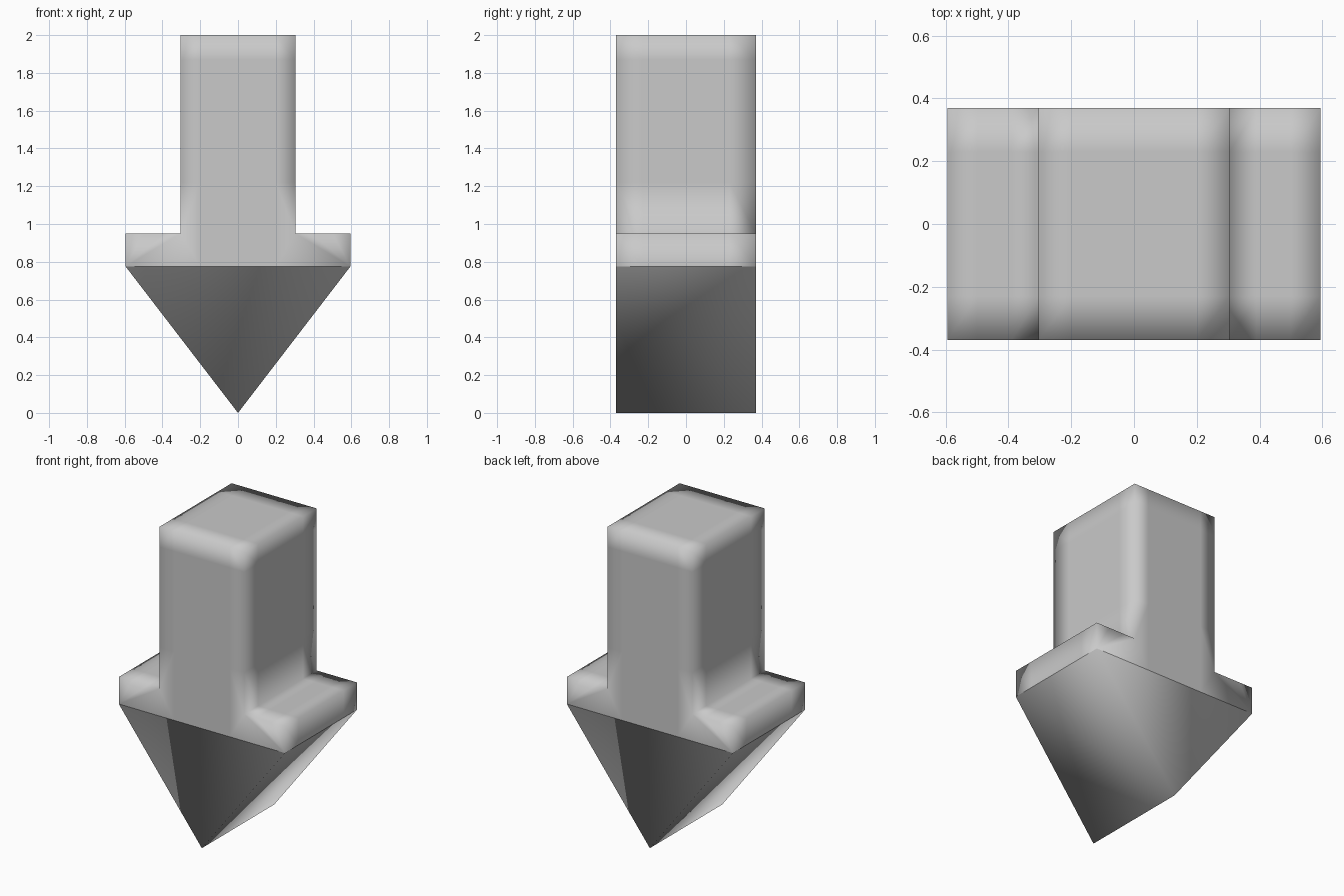
import bpy
import bmesh

cube = bpy.data.objects.get("Cube")
if cube:
    bpy.data.objects.remove(cube, do_unlink=True)

# Plain grey material
grey = bpy.data.materials.new("plain grey")
grey.use_nodes = True
colour = (0.588, 0.588, 0.588, 1)
grey.diffuse_color = colour
grey.node_tree.nodes["Principled BSDF"].inputs["Base Color"].default_value = colour

DEPTH, LOOP_Y = 0.37, 0.23
SHAFT, INNER, FIN = 0.305, 0.2, 0.595
TOP, TOP_LOOP, LOW_LOOP, LEDGE, BASE = 2.0, 1.87, 1.22, 0.95, 0.775


class Shell:
    """Collects faces that share corner points, then makes a smooth object."""

    def __init__(self):
        self.bm = bmesh.new()
        self.points = {}

    def face(self, *coords):
        corners = []
        for c in coords:
            key = tuple(round(v, 4) for v in c)
            if key not in self.points:
                self.points[key] = self.bm.verts.new(key)
            corners.append(self.points[key])
        self.bm.faces.new(corners)

    def finish(self, name):
        bmesh.ops.recalc_face_normals(self.bm, faces=self.bm.faces[:])
        for f in self.bm.faces:
            f.smooth = True
        mesh = bpy.data.meshes.new(name)
        self.bm.to_mesh(mesh)
        self.bm.free()
        mesh.materials.append(grey)
        obj = bpy.data.objects.new(name, mesh)
        bpy.context.collection.objects.link(obj)


# Shaft and fins: outline swept through the depth loops
body = Shell()
half = [(INNER, TOP), (SHAFT, TOP), (SHAFT, TOP_LOOP), (SHAFT, LOW_LOOP),
        (SHAFT, LEDGE), (0.39, LEDGE), (0.5, LEDGE), (FIN, LEDGE), (FIN, BASE)]
outline = [(-x, z) for x, z in reversed(half)] + half
depths = [-DEPTH, -LOOP_Y, LOOP_Y, DEPTH]
for (xa, za), (xb, zb) in zip(outline, outline[1:]):
    for ya, yb in zip(depths, depths[1:]):
        body.face((xa, ya, za), (xb, ya, zb), (xb, yb, zb), (xa, yb, za))

# Flat front and back, with corner columns beside the centre panel
rows = [TOP, TOP_LOOP, LOW_LOOP, BASE]
for y in (-DEPTH, DEPTH):
    for za, zb in zip(rows, rows[1:]):
        body.face((-INNER, y, za), (INNER, y, za), (INNER, y, zb), (-INNER, y, zb))
    for s in (-1, 1):
        for za, zb in zip(rows[:2], rows[1:3]):
            body.face((s * INNER, y, za), (s * SHAFT, y, za),
                      (s * SHAFT, y, zb), (s * INNER, y, zb))
        body.face((s * INNER, y, LOW_LOOP), (s * SHAFT, y, LOW_LOOP),
                  (s * SHAFT, y, LEDGE), (s * INNER, y, BASE))
        fin = [(s * x, y, z) for x, z in half[4:]]
        body.face((s * INNER, y, BASE), *fin)
body.finish("arrow_shaft")

# Pointed wedge below the fins
tip = Shell()
for y in (-DEPTH, DEPTH):
    tip.face((-FIN, y, BASE), (FIN, y, BASE), (0, y, 0))
for s in (-1, 1):
    tip.face((s * FIN, -DEPTH, BASE), (s * FIN, DEPTH, BASE),
             (0, DEPTH, 0), (0, -DEPTH, 0))
tip.finish("arrow_tip")
